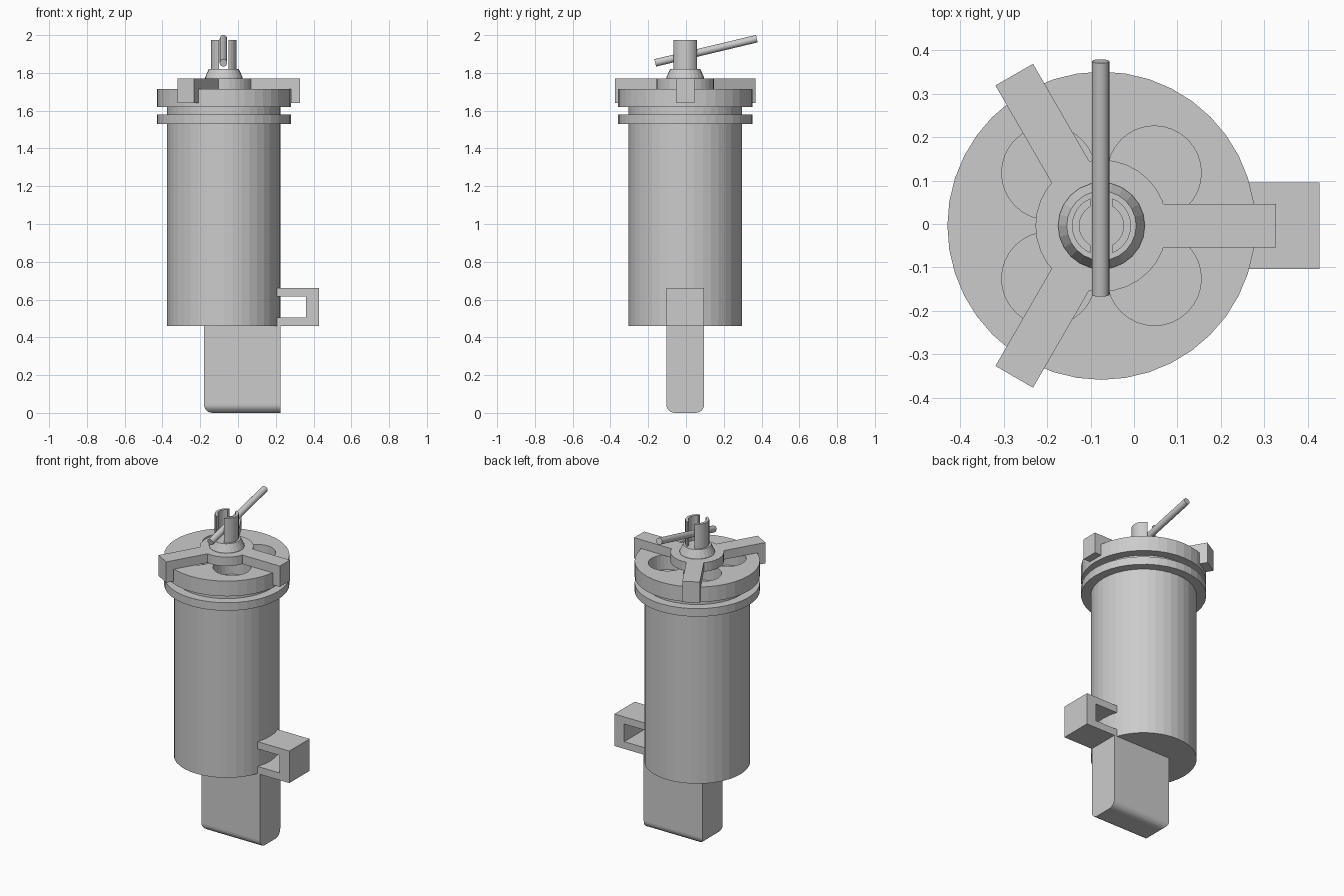
import bpy, bmesh
from math import sin, cos, pi, acos, radians
from mathutils import Vector, Matrix

if "Cube" in bpy.data.objects:
    bpy.data.objects.remove(bpy.data.objects["Cube"])

CX, CY = -0.075, -0.004          # main vertical axis


def finish(name, bm):
    bmesh.ops.recalc_face_normals(bm, faces=bm.faces)
    me = bpy.data.meshes.new(name)
    bm.to_mesh(me)
    bm.free()
    ob = bpy.data.objects.new(name, me)
    bpy.context.collection.objects.link(ob)
    return ob


def lathe(name, profile, sides, at=(CX, CY)):
    """Stack of rings (radius, z) closed at both ends."""
    bm = bmesh.new()
    rings = [[bm.verts.new((at[0] + r * cos(2 * pi * i / sides),
                            at[1] + r * sin(2 * pi * i / sides), z))
              for i in range(sides)] for r, z in profile]
    for a, b in zip(rings, rings[1:]):
        for i in range(sides):
            j = (i + 1) % sides
            bm.faces.new((a[i], a[j], b[j], b[i]))
    bm.faces.new(rings[0])
    bm.faces.new(rings[-1])
    return finish(name, bm)


def extrude(name, pts, depth, matrix=Matrix()):
    """Closed outline of 3D points pushed along a depth vector."""
    bm = bmesh.new()
    f = bm.faces.new([bm.verts.new(p) for p in pts])
    new = bmesh.ops.extrude_face_region(bm, geom=[f], use_keep_orig=True)
    bmesh.ops.translate(bm, vec=depth,
                        verts=[g for g in new['geom'] if isinstance(g, bmesh.types.BMVert)])
    bm.transform(matrix)
    return finish(name, bm)


# Canister with its lower flange and neck
lathe("canister_body", [(0.30, 0.46), (0.30, 1.53), (0.355, 1.53), (0.355, 1.58),
                        (0.30, 1.58), (0.30, 1.622)], 40)

# Lid with four round openings
lid = lathe("lid", [(0.355, 1.62), (0.355, 1.715)], 40)
for sx in (-1, 1):
    for sy in (-1, 1):
        cut = lathe("lid_hole_cutter", [(0.108, 1.5), (0.108, 1.8)], 32,
                    (CX + sx * 0.122, CY + sy * 0.122))
        cut.hide_render = True
        cut.hide_viewport = True
        mod = lid.modifiers.new("hole", 'BOOLEAN')
        mod.operation = 'DIFFERENCE'
        mod.solver = 'EXACT'
        mod.object = cut

# Spider clamp: hub and three hooked arms
lathe("clamp_hub", [(0.152, 1.714), (0.152, 1.77)], 32)
for k in range(3):
    m = Matrix.Translation((CX, CY, 0)) @ Matrix.Rotation(radians(120 * k), 4, 'Z')
    hook = [(0.08, 1.714), (0.356, 1.714), (0.356, 1.64), (0.402, 1.64), (0.402, 1.77), (0.08, 1.77)]
    extrude("clamp_arm", [(x, -0.05, z) for x, z in hook], (0, 0.10, 0), m)

# Conical boss and split socket
lathe("boss", [(0.10, 1.765), (0.10, 1.775), (0.08, 1.82)], 24)
ro, ri, half = 0.068, 0.051, 0.025
for s in (-1, 1):
    ao, ai = acos(half / ro), acos(half / ri)
    arc = [(ro, -ao + 2 * ao * i / 12) for i in range(13)]
    arc += [(ri, ai - 2 * ai * i / 12) for i in range(13)]
    extrude("socket_half", [(CX + s * r * cos(a), CY + r * sin(a), 1.815) for r, a in arc],
            (0, 0, 0.158))

# Tilted lever rod
a, b = Vector((CX - 0.002, -0.163, 1.853)), Vector((CX - 0.002, 0.375, 1.981))
bm = bmesh.new()
bmesh.ops.create_cone(bm, cap_ends=True, segments=20, radius1=0.02, radius2=0.02,
                      depth=(b - a).length,
                      matrix=Matrix.Translation((a + b) / 2) @ (b - a).to_track_quat('Z', 'Y').to_matrix().to_4x4())
rod = finish("lever_rod", bm)
for p in rod.data.polygons:
    p.use_smooth = len(p.vertices) == 4
for e in rod.data.edges:
    e.use_edge_sharp = abs((rod.data.vertices[e.vertices[0]].co -
                            rod.data.vertices[e.vertices[1]].co).length) < 0.1

# Lower outlet block, bottom edges rounded except on the right face
bm = bmesh.new()
bmesh.ops.create_cube(bm, size=1, matrix=Matrix.Translation((0.0225, CY, 0.23)) @
                      Matrix.Diagonal((0.405, 0.20, 0.46, 1)))
edges = [e for e in bm.edges if all(v.co.z < 0.01 for v in e.verts)
         and not all(v.co.x > 0.2 for v in e.verts)]
bmesh.ops.bevel(bm, geom=edges, offset=0.045, segments=6, profile=0.5, affect='EDGES')
finish("outlet_block", bm)

# Side bracket, a U shape open toward the canister
u = [(0.205, 0.46), (0.428, 0.46), (0.428, 0.66), (0.205, 0.66),
     (0.205, 0.615), (0.36, 0.615), (0.36, 0.505), (0.205, 0.505)]
extrude("side_bracket", [(x, CY - 0.10, z) for x, z in u], (0, 0.20, 0))
